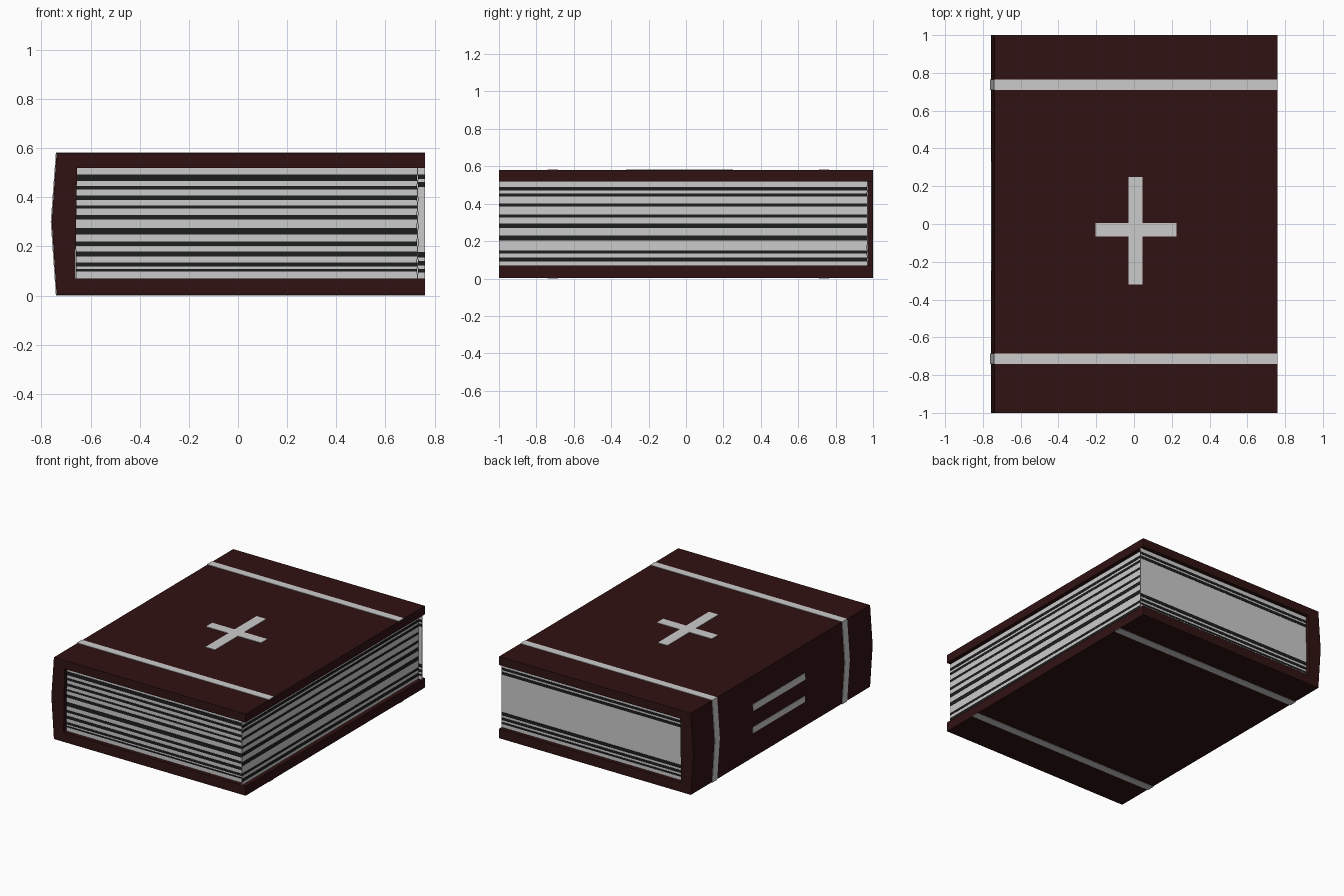
import bpy

if "Cube" in bpy.data.objects:
    bpy.data.objects.remove(bpy.data.objects["Cube"])


def material(name, rgb):
    m = bpy.data.materials.new(name)
    m.diffuse_color = (*rgb, 1)
    m.use_nodes = True
    m.node_tree.nodes["Principled BSDF"].inputs["Base Color"].default_value = m.diffuse_color
    return m


LEATHER = material("dark_leather", (0.03, 0.006, 0.006))
SILVER = material("silver", (0.7, 0.7, 0.7))
PAPER = material("paper", (0.55, 0.56, 0.55))
SHADOW = material("page_gap", (0.012, 0.013, 0.012))


def extrude(name, profile, y0, y1, mat):
    """Sweep an (x, z) outline along y into a closed solid."""
    n = len(profile)
    verts = [(x, y, z) for y in (y0, y1) for x, z in profile]
    faces = [tuple(range(n)), tuple(range(2 * n - 1, n - 1, -1))]
    faces += [(i, i + n, (i + 1) % n + n, (i + 1) % n) for i in range(n)]
    mesh = bpy.data.meshes.new(name)
    mesh.from_pydata(verts, [], faces)
    mesh.materials.append(mat)
    mesh.validate()
    ob = bpy.data.objects.new(name, mesh)
    bpy.context.collection.objects.link(ob)
    # consistent outward normals
    import bmesh
    bm = bmesh.new()
    bm.from_mesh(mesh)
    bmesh.ops.recalc_face_normals(bm, faces=bm.faces)
    bm.to_mesh(mesh)
    bm.free()
    return ob


def box(name, x0, x1, y0, y1, z0, z1, mat):
    return extrude(name, [(x0, z0), (x1, z0), (x1, z1), (x0, z1)], y0, y1, mat)


# Cover: two boards joined by a slightly bulging spine
outer = [(0.76, 0.003), (-0.738, 0.003), (-0.758, 0.3), (-0.738, 0.58), (0.76, 0.58)]
inner = [(0.76, 0.52), (-0.655, 0.52), (-0.662, 0.07), (0.76, 0.07)]
extrude("cover", outer + inner, -1, 1, LEATHER)

# Silver bands wrapping both boards and the spine
wrap = [(0.76, 0.0), (-0.741, 0.0), (-0.762, 0.3), (-0.741, 0.583), (0.76, 0.583)]
for name, y0, y1 in (("front_band", -0.74, -0.685), ("back_band", 0.71, 0.765)):
    extrude(name, wrap + outer[::-1], y0, y1, SILVER)

# Cross on the top board
box("cross_upright", -0.03, 0.045, -0.32, 0.25, 0.575, 0.583, SILVER)
box("cross_arm_left", -0.205, -0.03, -0.065, 0.005, 0.575, 0.583, SILVER)
box("cross_arm_right", 0.045, 0.225, -0.065, 0.005, 0.575, 0.583, SILVER)


# Two bars on the spine, following its slope
def spine_x(z):
    return -0.761 + 0.02 * abs(z - 0.3) / 0.29


for name, z0, z1 in (("spine_bar_lower", 0.185, 0.23), ("spine_bar_upper", 0.345, 0.39)):
    a, b = spine_x(z0), spine_x(z1)
    extrude(name, [(a, z0), (a + 0.008, z0), (b + 0.008, z1), (b, z1)], -0.25, 0.33, SILVER)

# Page edges: a thin sheet on each open side, striped with dark gaps
sides = {
    "front": ((-0.66, 0.73), (-0.97, -0.97),
              [(.467, .492), (.431, .447), (.39, .407), (.354, .366), (.309, .329),
               (.248, .276), (.203, .22), (.159, .179), (.118, .134), (.098, .108)]),
    "right": ((0.73, 0.73), (-1.0, 0.97),
              [(.47, .489), (.438, .455), (.385, .401), (.326, .342), (.27, .294),
               (.203, .23), (.134, .15), (.091, .112)]),
    "back": ((-0.66, 0.76), (0.97, 0.97),
             [(.475, .492), (.443, .463), (.155, .178), (.122, .14), (.095, .108)]),
}
for side, ((x0, x1), (y0, y1), gaps) in sides.items():
    def sheet(name, t, z0, z1, mat):
        dx, dy = (t, 0) if x0 == x1 else (0, t)
        box(name, x0 - dx, x1 + dx, y0 - dy, y1 + dy, z0, z1, mat)

    sheet(f"{side}_pages", 0.002, 0.07, 0.52, PAPER)
    for i, (z0, z1) in enumerate(gaps):
        sheet(f"{side}_page_gap_{i + 1}", 0.004, z0, z1, SHADOW)
